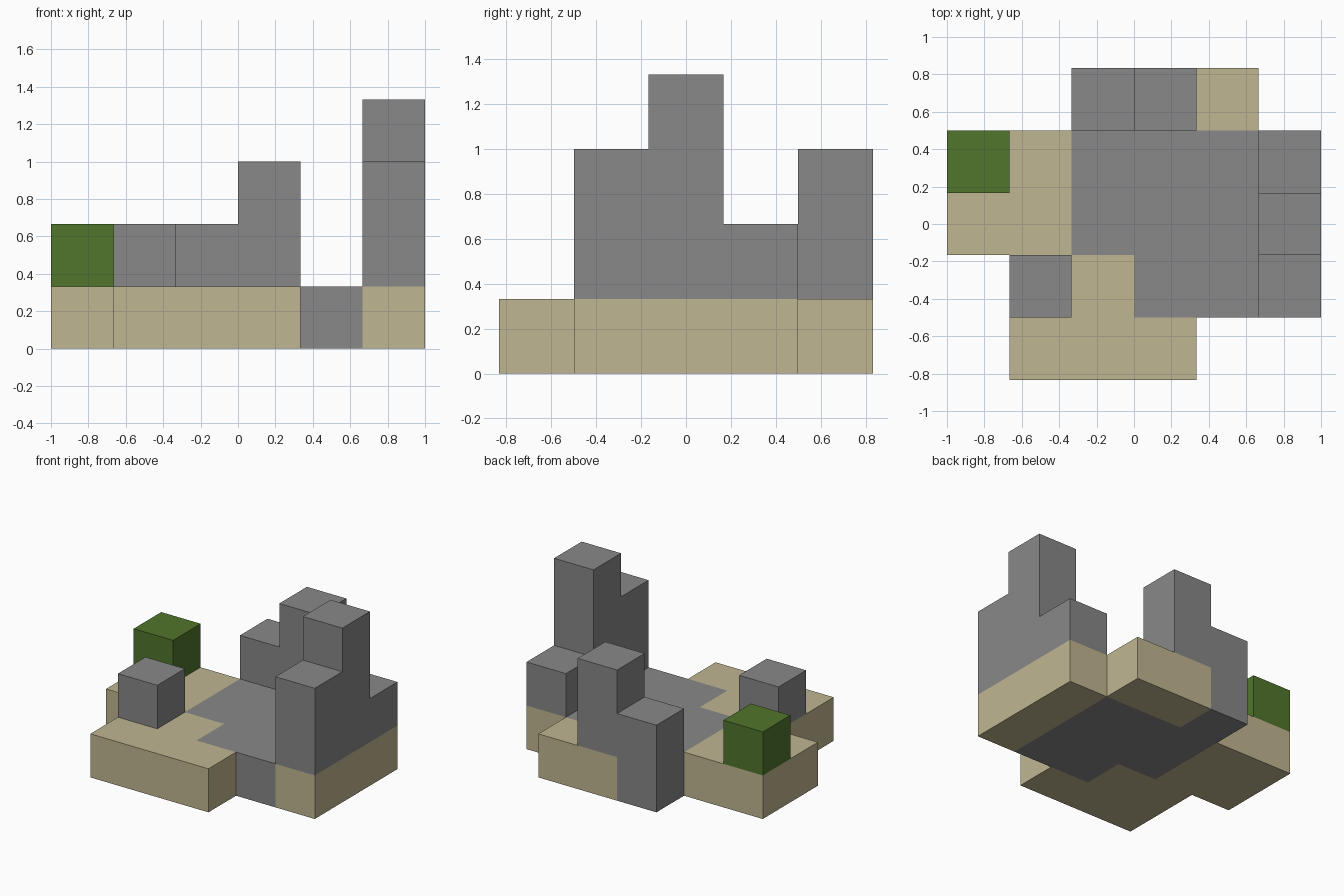
import bpy
import bmesh
import math
from mathutils import Vector

cube = bpy.data.objects.get("Cube")
if cube:
    bpy.data.objects.remove(cube, do_unlink=True)

CELL = 1 / 3
ORIGIN = Vector((-1, -2.5 * CELL, 0))


def make_material(name, colour):
    mat = bpy.data.materials.new(name)
    mat.use_nodes = True
    mat.diffuse_color = (*colour, 1)
    bsdf = mat.node_tree.nodes["Principled BSDF"]
    bsdf.inputs["Base Color"].default_value = (*colour, 1)
    bsdf.inputs["Roughness"].default_value = 0.9
    return mat


sand = make_material("sand", (0.527, 0.468, 0.283))
stone = make_material("stone grey", (0.246, 0.246, 0.246))
leaf = make_material("leaf green", (0.082, 0.178, 0.025))

# Ground layer, back row first: s = sand, g = stone, . = empty
GROUND = ["..gss.",
          "ssgggs",
          "ssgggs",
          ".ssggs",
          ".sss.."]


def ground(letter):
    return {(x, y, 0) for y, row in enumerate(reversed(GROUND))
            for x, c in enumerate(row) if c == letter}


def column(x, y, top):
    return {(x, y, z) for z in range(1, top)}


# Each part is a set of grid cells
parts = [
    ("sand_ground", sand, ground("s")),
    ("stone_floor", stone, ground("g")),
    ("stone_tower", stone, column(5, 1, 3) | column(5, 2, 4) | column(5, 3, 2)),
    ("back_wall", stone, column(2, 4, 2) | column(3, 4, 3)),
    ("loose_stone_block", stone, column(1, 1, 2)),
    ("green_bush", leaf, column(0, 3, 2)),
]
filled = set().union(*(cells for _, _, cells in parts))


def build_part(name, mat, cells):
    """Skin the outer faces of a set of cells and merge the flat areas."""
    bm = bmesh.new()
    for cell in cells:
        for axis in range(3):
            u, v = (axis + 1) % 3, (axis + 2) % 3
            for side in (0, 1):
                neighbour = list(cell)
                neighbour[axis] += 2 * side - 1
                if tuple(neighbour) in filled:
                    continue
                corners = []
                for du, dv in ((0, 0), (1, 0), (1, 1), (0, 1)):
                    p = Vector(cell)
                    p[axis] += side
                    p[u] += du
                    p[v] += dv
                    corners.append(bm.verts.new(ORIGIN + p * CELL))
                bm.faces.new(corners if side else corners[::-1])
    bmesh.ops.remove_doubles(bm, verts=bm.verts, dist=0.001)
    bmesh.ops.dissolve_limit(bm, angle_limit=math.radians(1),
                             verts=bm.verts, edges=bm.edges)
    mesh = bpy.data.meshes.new(name)
    bm.to_mesh(mesh)
    bm.free()
    mesh.materials.append(mat)
    bpy.context.collection.objects.link(bpy.data.objects.new(name, mesh))


for part in parts:
    build_part(*part)
